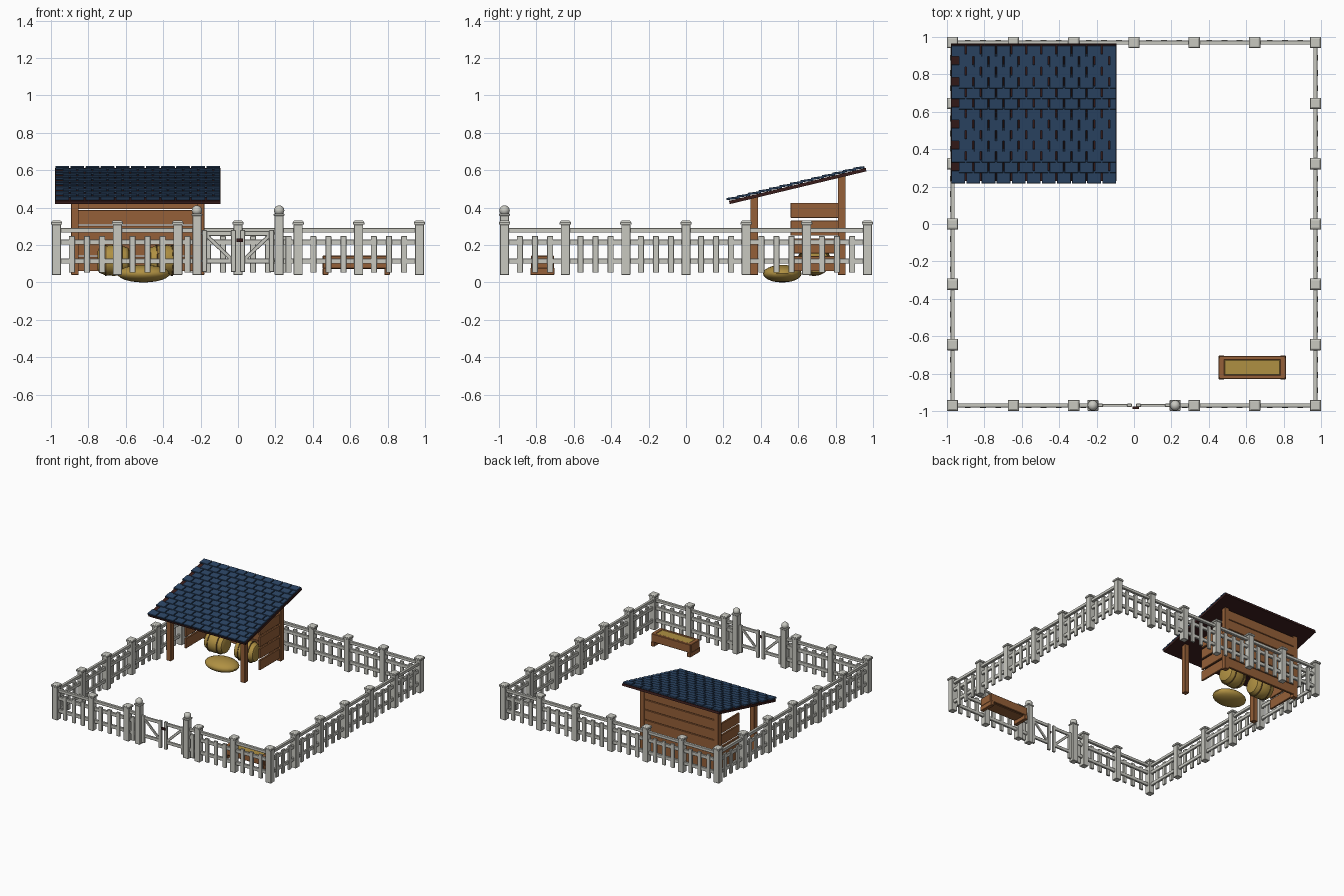
import bpy, bmesh, math
from mathutils import Matrix, Vector

if "Cube" in bpy.data.objects:
    bpy.data.objects.remove(bpy.data.objects["Cube"])


def mat(name, rgb):
    m = bpy.data.materials.new(name)
    m.diffuse_color = (*rgb, 1)
    m.use_nodes = True
    m.node_tree.nodes["Principled BSDF"].inputs["Base Color"].default_value = m.diffuse_color
    return m


PALE = mat("pale grey paint", (0.58, 0.58, 0.53))
WOOD = mat("brown wood", (0.30, 0.115, 0.04))
NAVY = mat("navy tile", (0.025, 0.06, 0.13))
DARK = mat("dark red brown", (0.04, 0.012, 0.011))
HAY = mat("straw yellow", (0.43, 0.28, 0.055))
BAND = mat("twine brown", (0.16, 0.09, 0.025))


class Part:
    """Collects simple solids into one object."""
    def __init__(self, name, material, base=Matrix()):
        self.name, self.material, self.base = name, material, base
        self.bm = bmesh.new()

    def box(self, c, s, rot=Matrix(), taper=1.0):
        m = self.base @ Matrix.Translation(c) @ rot @ Matrix.Diagonal((*s, 1))
        vs = bmesh.ops.create_cube(self.bm, size=1)["verts"]
        for v in vs:
            if v.co.z > 0:
                v.co.x *= taper
                v.co.y *= taper
            v.co = m @ v.co

    def span(self, x, y, z):
        self.box([(a[0] + a[1]) / 2 for a in (x, y, z)], [a[1] - a[0] for a in (x, y, z)])

    def ball(self, c, r, seg=16):
        m = self.base @ Matrix.Translation(c) @ Matrix.Diagonal((*r, 1))
        bmesh.ops.create_uvsphere(self.bm, u_segments=seg, v_segments=seg // 2, radius=1, matrix=m)

    def lathe(self, prof, m, seg=20):
        # revolve (axial position, radius) pairs round the local x axis
        rings = [[self.bm.verts.new(m @ Vector((x, r * math.cos(t), r * math.sin(t))))
                  for t in (2 * math.pi * i / seg for i in range(seg))] for x, r in prof]
        for a, b in zip(rings, rings[1:]):
            for i in range(seg):
                j = (i + 1) % seg
                self.bm.faces.new((a[i], a[j], b[j], b[i]))
        self.bm.faces.new(rings[0])
        self.bm.faces.new(rings[-1])

    def done(self, bevel=0, smooth=False):
        bmesh.ops.recalc_face_normals(self.bm, faces=self.bm.faces)
        me = bpy.data.meshes.new(self.name)
        self.bm.to_mesh(me)
        self.bm.free()
        me.materials.append(self.material)
        ob = bpy.data.objects.new(self.name, me)
        bpy.context.collection.objects.link(ob)
        if bevel:
            b = ob.modifiers.new("bevel", "BEVEL")
            b.width, b.segments = bevel, 1
        if smooth:
            bpy.context.view_layer.objects.active = ob
            ob.select_set(True)
            bpy.ops.object.shade_smooth_by_angle(angle=math.radians(40))
            ob.select_set(False)
        return ob


# Fence: four sides, each modelled as the front and turned about z
E = 0.97
STOPS = [-E, -0.645, -0.322, 0, 0.322, 0.645, E]


def panel(rails, pickets, a, b, n):
    for z, h, t in ((0.114, 0.028, 0.018), (0.216, 0.028, 0.018), (0.278, 0.024, 0.022)):
        rails.span((a, b), (-E - t / 2, -E + t / 2), (z - h / 2, z + h / 2))
    for i in range(1, n + 1):
        x = a + (b - a) * i / (n + 1)
        pickets.span((x - 0.016, x + 0.016), (-E - 0.014, -E + 0.002), (0.052, 0.248))


for k, side in enumerate(("front", "right", "back", "left")):
    base = Matrix.Rotation(k * math.pi / 2, 4, "Z")
    posts = Part(side + "_fence_posts", PALE, base)
    rails = Part(side + "_fence_rails", PALE, base)
    pickets = Part(side + "_fence_pickets", PALE, base)
    for x in STOPS[:-1]:
        if k == 0 and x == 0:
            continue
        posts.box((x, -E, 0.175), (0.048, 0.048, 0.27))
        posts.box((x, -E, 0.316), (0.06, 0.06, 0.014))
        posts.box((x, -E, 0.327), (0.058, 0.058, 0.008), taper=0.75)
    for a, b in zip(STOPS, STOPS[1:]):
        if k == 0 and abs(a + b) < 0.4:
            continue
        panel(rails, pickets, a, b, 3)
    if k == 0:
        panel(rails, pickets, -0.322, -0.22, 1)
        panel(rails, pickets, 0.22, 0.322, 1)
    for p in (posts, rails, pickets):
        p.done(bevel=0.002)

# Gate posts with ball finials
gp = Part("gate_posts", PALE)
fin = Part("gate_post_finials", PALE)
for s in (-1, 1):
    gp.box((s * 0.22, -E, 0.20), (0.048, 0.048, 0.32))
    gp.box((s * 0.22, -E, 0.362), (0.058, 0.058, 0.012))
    fin.ball((s * 0.22, -E, 0.385), (0.028, 0.028, 0.027))
gp.done(bevel=0.003)
fin.done(smooth=True)

# Two gate leaves with diagonal braces
for s, name in ((-1, "left"), (1, "right")):
    g = Part(name + "_gate_leaf", PALE)
    for x in (0.18, 0.025):
        g.box((s * x, -E, 0.168), (0.026, 0.018, 0.225))
    for z in (0.114, 0.262):
        g.box((s * 0.102, -E, z), (0.15, 0.014, 0.026))
    dx, dz = 0.135, 0.13
    g.box((s * 0.102, -E, 0.188), (math.hypot(dx, dz), 0.012, 0.02),
          Matrix.Rotation(-s * math.atan2(dz, dx), 4, "Y"))
    g.box((s * 0.205, -E, 0.114), (0.03, 0.008, 0.012))
    g.box((s * 0.205, -E, 0.262), (0.03, 0.008, 0.012))
    g.done(bevel=0.002)
latch = Part("gate_latch", DARK)
latch.box((0.01, -0.983, 0.225), (0.036, 0.012, 0.018))
latch.done()

# Shed frame and plank walls
SL = 0.24
ANG = math.atan(SL)


def under(y):
    return 0.418 + SL * (y - 0.23)


frame = Part("shed_posts", WOOD)
walls = Part("shed_side_planks", WOOD)
for x in (-0.872, -0.2):
    for y in (0.365, 0.833):
        frame.span((x - 0.02, x + 0.02), (y - 0.021, y + 0.021), (0.04, under(y) + 0.005))
    for i in range(4):
        z = 0.06 + i * 0.095
        walls.span((x - 0.008, x + 0.008), (0.56, 0.82), (z, z + 0.081))
frame.done(bevel=0.002)
walls.done(bevel=0.002)
back = Part("shed_back_planks", WOOD)
for i in range(6):
    z = 0.06 + i * 0.083
    back.span((-0.87, -0.2), (0.835, 0.853), (z, min(z + 0.079, 0.555)))
back.done(bevel=0.002)

# Roof deck, in a frame whose y runs up the slope
X0, X1 = -0.98, -0.092
roof = Matrix.Translation((0, 0.23, 0.418)) @ Matrix.Rotation(ANG, 4, "X")
LEN = 0.735 / math.cos(ANG)
deck = Part("roof_deck", DARK, roof)
deck.span((X0 + 0.002, X1 - 0.002), (0.004, LEN), (0, 0.018))
deck.done()

# Overlapping roof tiles, every second course shifted by half a tile
tiles = Part("roof_tiles", NAVY, roof)
ROWS, COLS = 13, 11
w, pitch = (X1 - X0) / COLS, LEN / ROWS
for r in range(ROWS):
    L = pitch * (1.0 if r == ROWS - 1 else 1.2)
    for c in range(COLS):
        a = X0 + c * w + (w / 2 if r % 2 else 0)
        b = min(a + w, X1)
        tiles.box(((a + b) / 2, r * pitch + L / 2 - 0.006, 0.0265), (b - a - 0.007, L, 0.012),
                  Matrix.Rotation(-0.1, 4, "X"))
tiles.done(bevel=0.0015)

# Round straw bales with twine bands
for name, x, y, rz in (("left", -0.665, 0.685, 0.0), ("right", -0.395, 0.685, 0.12)):
    m = Matrix.Translation((x, y, 0.118)) @ Matrix.Rotation(rz, 4, "Z")
    bale = Part(name + "_straw_bale", HAY)
    bale.lathe([(-0.085, 0.05), (-0.078, 0.066), (-0.045, 0.079), (0, 0.083),
                (0.045, 0.079), (0.078, 0.066), (0.085, 0.05)], m)
    bale.done(smooth=True)
    ties = Part(name + "_bale_ties", BAND)
    for t in (-0.042, 0.042):
        ties.lathe([(t - 0.005, 0.078), (t - 0.004, 0.083), (t + 0.004, 0.083), (t + 0.005, 0.078)], m)
    ties.done(smooth=True)

# Loose straw heap
heap = Part("straw_heap", HAY)
heap.ball((-0.505, 0.515, 0.047), (0.14, 0.103, 0.047), 24)
heap.done(smooth=True)

# Feeding trough
tr = Part("trough", WOOD)
for y in (-0.818, -0.717):
    tr.span((0.455, 0.81), (y - 0.011, y + 0.011), (0.075, 0.143))
for x in (0.468, 0.797):
    tr.span((x - 0.016, x + 0.016), (-0.82, -0.715), (0.075, 0.143))
    tr.span((x - 0.015, x + 0.015), (-0.832, -0.703), (0.04, 0.078))
tr.span((0.46, 0.805), (-0.815, -0.72), (0.072, 0.085))
tr.done(bevel=0.003)
feed = Part("trough_straw", HAY)
feed.box((0.6325, -0.7675, 0.112), (0.30, 0.084, 0.058))
feed.done(bevel=0.004)
